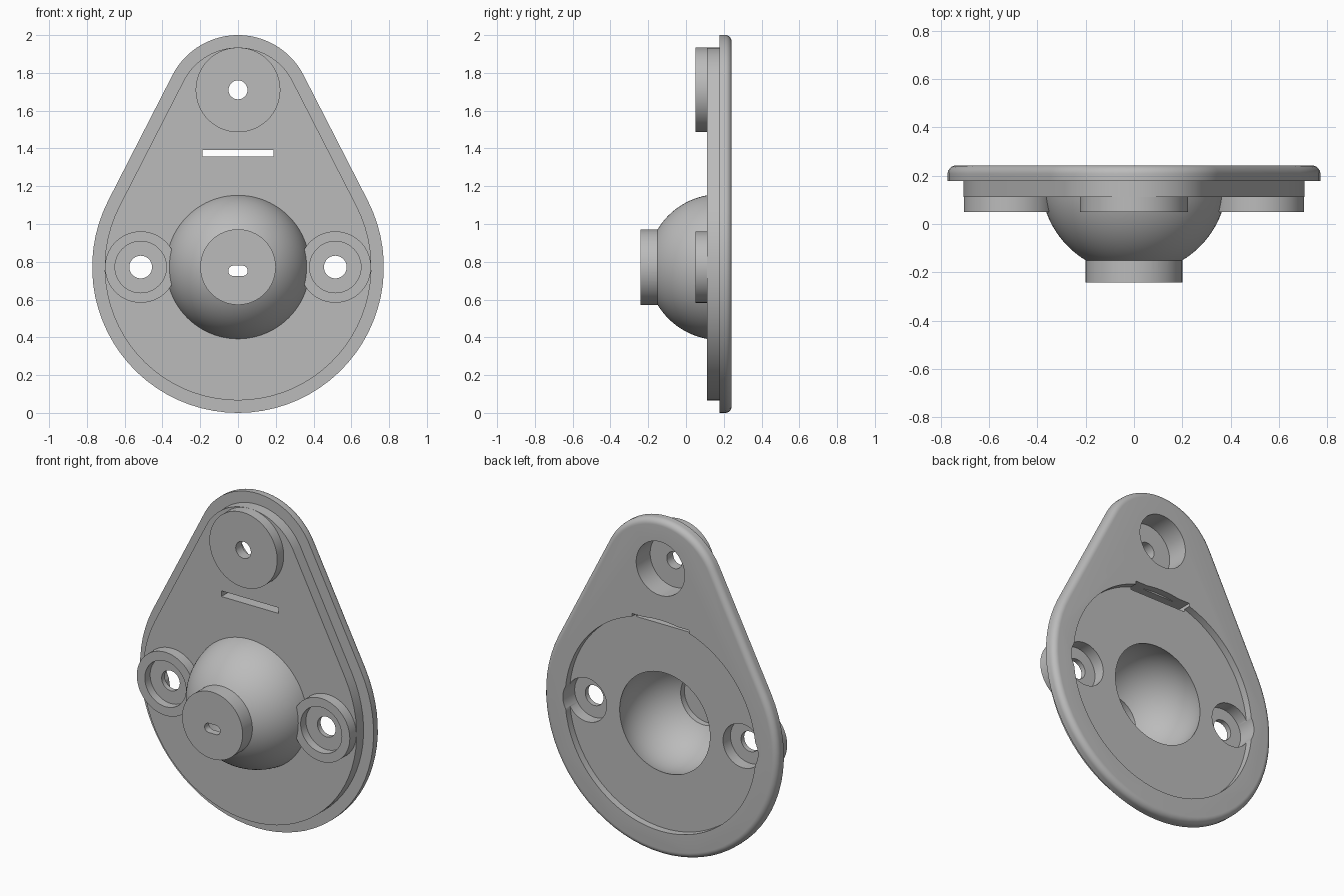
import bpy, bmesh
from math import pi, sin, cos, acos, atan2, hypot, radians

old = bpy.data.objects.get("Cube")
if old:
    bpy.data.objects.remove(old, do_unlink=True)

grey = bpy.data.materials.new("plain grey")
grey.use_nodes = True
colour = (0.5, 0.5, 0.5, 1)
grey.diffuse_color = colour
grey.node_tree.nodes["Principled BSDF"].inputs["Base Color"].default_value = colour


def circle(x, z, r, n=96):
    return [(x + r * cos(2 * pi * i / n), z + r * sin(2 * pi * i / n)) for i in range(n)]


def capsule(x1, z1, r1, x2, z2, r2, n=48):
    """Outline wrapped around two circles."""
    phi = atan2(z2 - z1, x2 - x1)
    a = acos((r1 - r2) / hypot(x2 - x1, z2 - z1))
    pts = []
    for x, z, r, start, end in ((x1, z1, r1, phi + a, phi + 2 * pi - a),
                                (x2, z2, r2, phi - a, phi + a)):
        for i in range(n + 1):
            t = start + (end - start) * i / n
            pts.append((x + r * cos(t), z + r * sin(t)))
    return pts


def loft(name, sections):
    """Closed solid through outlines placed at successive y positions."""
    bm = bmesh.new()
    rings = [[bm.verts.new((x, y, z)) for x, z in pts] for y, pts in sections]
    for a, b in zip(rings, rings[1:]):
        for i in range(len(a)):
            j = (i + 1) % len(a)
            bm.faces.new((a[i], a[j], b[j], b[i]))
    bm.faces.new(rings[0])
    bm.faces.new(rings[-1])
    bmesh.ops.recalc_face_normals(bm, faces=bm.faces)
    mesh = bpy.data.meshes.new(name)
    bm.to_mesh(mesh)
    bm.free()
    mesh.materials.append(grey)
    obj = bpy.data.objects.new(name, mesh)
    bpy.context.collection.objects.link(obj)
    return obj


def disc(name, x, z, r, y0, y1):
    return loft(name, [(y0, circle(x, z, r)), (y1, circle(x, z, r))])


def ball(name, yc, r, start, end, n=32):
    """Part of a sphere, between two angles measured from its front pole."""
    angles = [start + (end - start) * i / n for i in range(n + 1)]
    return loft(name, [(yc - r * cos(t), circle(0, CZ, r * sin(t))) for t in angles])


def combine(target, tool, operation):
    mod = target.modifiers.new(tool.name, "BOOLEAN")
    mod.operation = operation
    mod.solver = "EXACT"
    mod.object = tool
    bpy.context.view_layer.objects.active = target
    bpy.ops.object.modifier_apply(modifier=mod.name)
    bpy.data.objects.remove(tool, do_unlink=True)


CZ, TOP_Z, SIDE_X = 0.772, 1.71, 0.515


def plate_outline(inset):
    return capsule(0, CZ, 0.772 - inset, 0, 1.61, 0.39 - inset)


# Flange with a rounded back rim
ROUND, BACK = 0.035, 0.242
rim = [(BACK - ROUND + ROUND * sin(t), plate_outline(ROUND - ROUND * cos(t)))
       for t in [pi / 2 * i / 8 for i in range(9)]]
body = loft("mounting_plate", [(0.178, plate_outline(0))] + rim)

# Raised front step, bosses, dome and stalk
solids = [
    loft("front_step", [(0.112, plate_outline(0.066)), (0.2, plate_outline(0.066))]),
    disc("top_boss", 0, TOP_Z, 0.224, 0.05, 0.16),
    ball("dome", 0.18, 0.386, 0.2, pi / 2),
    disc("stalk", 0, CZ, 0.2, -0.242, -0.05),
]
for s in (-1, 1):
    solids.append(disc("side_boss", s * SIDE_X, CZ, 0.189, 0.05, 0.16))
for part in solids:
    combine(body, part, "UNION")

# Back recess, ball socket and stalk bore
cutters = [
    disc("back_recess", 0, CZ, 0.63, 0.2, 0.4),
    ball("socket", 0.11, 0.312, 0.15, pi - 0.15),
    disc("stalk_bore", 0, CZ, 0.15, -0.2, 0),
    disc("top_bore", 0, TOP_Z, 0.16, 0.11, 0.4),
    disc("top_hole", 0, TOP_Z, 0.05, -0.1, 0.4),
]
# Screw holes bored from both sides
for s in (-1, 1):
    x = s * SIDE_X
    cutters += [
        disc("side_front_bore", x, CZ, 0.136, 0, 0.1),
        disc("side_back_bore", x, CZ, 0.13, 0.13, 0.4),
        disc("side_hole", x, CZ, 0.06, -0.1, 0.4),
    ]
# Rounded slot in the stalk end
slot = capsule(-0.024, 0.752, 0.0275, 0.024, 0.752, 0.0275, 12)
cutters.append(loft("stalk_slot", [(-0.4, slot), (-0.1, slot)]))
# Straight slot across the plate
bar = [(-0.188, 1.358), (0.188, 1.358), (0.188, 1.392), (-0.188, 1.392)]
cutters.append(loft("plate_slot", [(0, bar), (0.4, bar)]))
for tool in cutters:
    combine(body, tool, "DIFFERENCE")

bpy.ops.object.select_all(action="DESELECT")
body.select_set(True)
bpy.context.view_layer.objects.active = body
bpy.ops.object.shade_smooth_by_angle(angle=radians(30))
